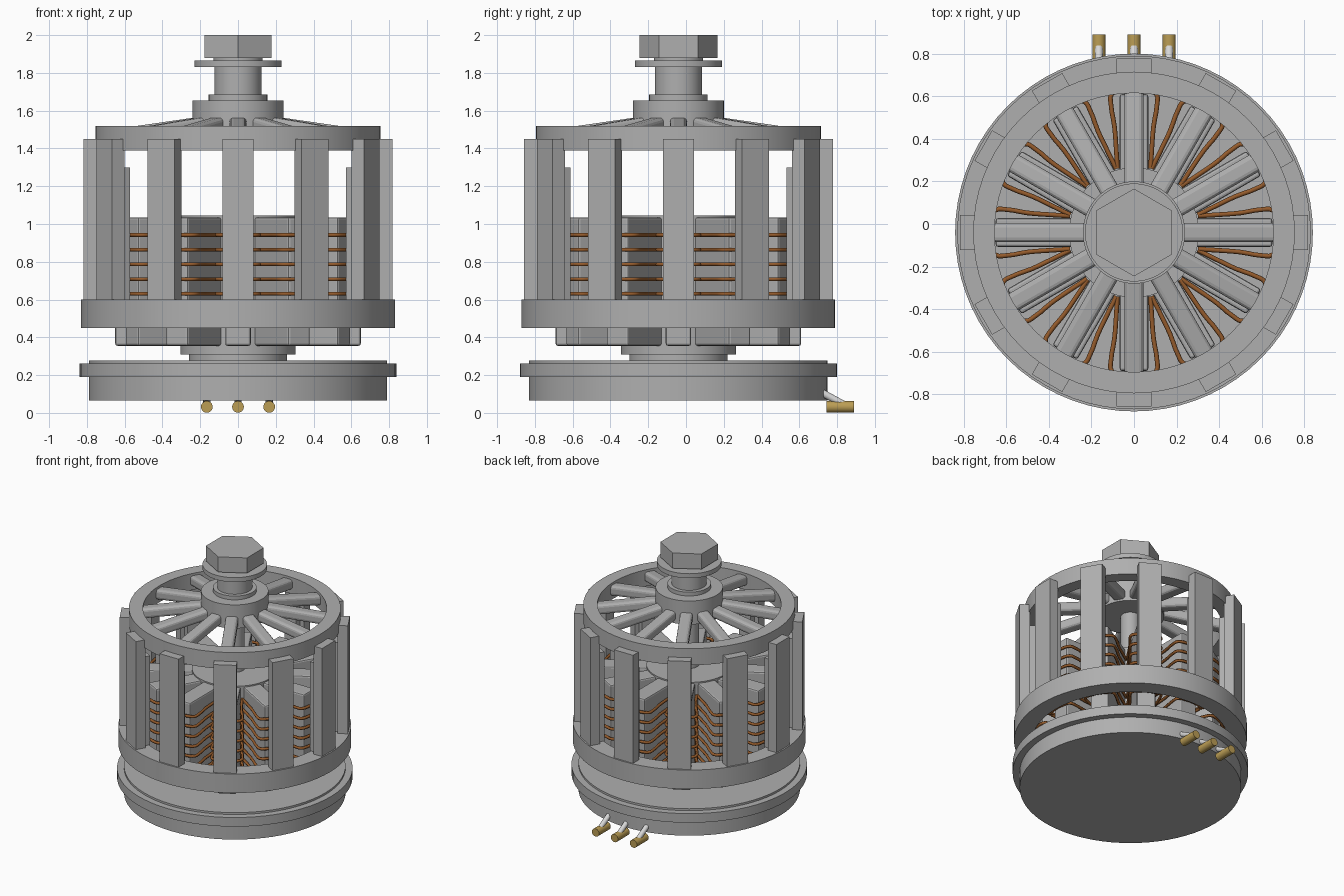
import bpy, bmesh, math
from mathutils import Matrix, Vector

cube = bpy.data.objects.get("Cube")
if cube:
    bpy.data.objects.remove(cube, do_unlink=True)

CY = -0.04          # y of the rotation axis
COUNT = 12          # teeth, spokes and bars


def material(name, rgb):
    m = bpy.data.materials.new(name)
    m.use_nodes = True
    m.diffuse_color = (*rgb, 1)
    m.node_tree.nodes["Principled BSDF"].inputs["Base Color"].default_value = (*rgb, 1)
    return m


GREY = material("grey metal", (0.43, 0.43, 0.43))
COPPER = material("copper", (0.30, 0.105, 0.025))
GOLD = material("gold", (0.50, 0.34, 0.09))
SILVER = material("silver sleeve", (0.68, 0.68, 0.68))


def add(name, data, mat, matrix=None):
    if not data.materials:
        data.materials.append(mat)
    ob = bpy.data.objects.new(name, data)
    bpy.context.collection.objects.link(ob)
    ob.matrix_world = matrix or Matrix.Translation((0, CY, 0))
    return ob


def smooth(ob):
    bpy.ops.object.select_all(action='DESELECT')
    ob.select_set(True)
    bpy.context.view_layer.objects.active = ob
    bpy.ops.object.shade_smooth_by_angle(angle=math.radians(35))


def lathe(name, profile, closed=False, segs=72):
    """Revolve (radius, z) points about the axis."""
    bm = bmesh.new()
    vs = [bm.verts.new((r, 0, z)) for r, z in profile]
    es = [bm.edges.new(p) for p in zip(vs, vs[1:])]
    if closed:
        es.append(bm.edges.new((vs[-1], vs[0])))
    bmesh.ops.spin(bm, geom=vs + es, cent=(0, 0, 0), axis=(0, 0, 1),
                   angle=math.tau, steps=segs, use_duplicate=False)
    bmesh.ops.remove_doubles(bm, verts=bm.verts, dist=1e-5)
    bmesh.ops.recalc_face_normals(bm, faces=bm.faces)
    me = bpy.data.meshes.new(name)
    bm.to_mesh(me)
    bm.free()
    ob = add(name, me, GREY)
    smooth(ob)
    return ob


def radial_box(name, r0, r1, width, z0, z1, bevel=0.0, segs=1, drop=0.0):
    """Box lying along +x; its outer end can be lowered by drop."""
    bm = bmesh.new()
    bmesh.ops.create_cube(bm, size=1)
    for v in bm.verts:
        outer = v.co.x > 0
        v.co = Vector((r1 if outer else r0, v.co.y * width,
                       (z1 if v.co.z > 0 else z0) - (drop if outer else 0)))
    if bevel:
        bmesh.ops.bevel(bm, geom=bm.edges[:], offset=bevel, segments=segs,
                        profile=0.5, affect='EDGES')
    me = bpy.data.meshes.new(name)
    bm.to_mesh(me)
    bm.free()
    return me


def around(name, data, mat):
    """Place shared data evenly about the axis."""
    for i in range(COUNT):
        m = Matrix.Translation((0, CY, 0)) @ Matrix.Rotation(i * math.tau / COUNT, 4, 'Z')
        add(f"{name}_{i + 1}", data, mat, m)


def rod(name, a, b, radius, mat):
    a, b = Vector(a), Vector(b)
    bm = bmesh.new()
    bmesh.ops.create_cone(bm, cap_ends=True, segments=24, radius1=radius,
                          radius2=radius, depth=(b - a).length)
    me = bpy.data.meshes.new(name)
    bm.to_mesh(me)
    bm.free()
    rot = (b - a).to_track_quat('Z', 'Y').to_matrix().to_4x4()
    smooth(add(name, me, mat, Matrix.Translation((a + b) / 2) @ rot))


# Base and stator core
lathe("base", [(0, 0.065), (0.79, 0.065), (0.79, 0.19), (0.84, 0.19), (0.84, 0.262),
               (0.79, 0.262), (0.79, 0.277), (0, 0.277)])
lathe("stator_core", [(0, 0.27), (0.26, 0.27), (0.26, 0.31), (0.305, 0.31),
                      (0.305, 1.045), (0, 1.045)])
lathe("axle", [(0, 1.04), (0.07, 1.04), (0.07, 1.5), (0, 1.5)])

# Rotor rings
lathe("lower_ring", [(0.70, 0.45), (0.83, 0.45), (0.83, 0.60), (0.70, 0.60)], True)
lathe("upper_ring", [(0.655, 1.39), (0.755, 1.39), (0.755, 1.52), (0.655, 1.52)], True)

# Hub, shaft and washer
lathe("hub", [(0, 1.47), (0.24, 1.47), (0.24, 1.655), (0.155, 1.655), (0.155, 1.685),
              (0.125, 1.685), (0.125, 1.83), (0, 1.83)])
lathe("washer", [(0, 1.83), (0.23, 1.83), (0.23, 1.865), (0.13, 1.865), (0.13, 1.885), (0, 1.885)])

# Hexagonal bolt head, corners on the y axis
bm = bmesh.new()
bmesh.ops.create_cone(bm, cap_ends=True, segments=6, radius1=0.206, radius2=0.206, depth=0.12)
corner = max(bm.verts, key=lambda v: v.co.y).co
if abs(corner.x) > 0.01:
    bmesh.ops.rotate(bm, verts=bm.verts, matrix=Matrix.Rotation(math.pi / 6, 3, 'Z'))
head = bpy.data.meshes.new("bolt_head")
bm.to_mesh(head)
bm.free()
add("bolt_head", head, GREY, Matrix.Translation((0, CY, 1.94)))

# Repeated rotor and stator parts
around("tooth", radial_box("tooth", 0.27, 0.65, 0.135, 0.355, 1.035, 0.012, 2), GREY)
around("spoke", radial_box("spoke", 0.20, 0.68, 0.09, 1.49, 1.568, 0.022, 3, 0.07), GREY)
around("bar", radial_box("bar", 0.742, 0.817, 0.165, 0.47, 1.45), GREY)
around("magnet", radial_box("magnet", 0.69, 0.75, 0.10, 0.47, 1.30), GREY)

# Copper turns about each tooth
side = [(0.30, 0.078), (0.40, 0.084), (0.50, 0.092), (0.60, 0.108), (0.65, 0.105), (0.672, 0.06)]
path = side + [(r, -w) for r, w in reversed(side)]
coil = bpy.data.curves.new("coil", 'CURVE')
coil.dimensions = '3D'
coil.bevel_depth = 0.011
coil.bevel_resolution = 1
coil.resolution_u = 3
coil.use_fill_caps = True
for turn in range(7):
    sp = coil.splines.new('BEZIER')
    sp.bezier_points.add(len(path) - 1)
    for p, (r, w) in zip(sp.bezier_points, path):
        p.co = (r, w, 0.474 + turn * 0.078)
        p.handle_left_type = p.handle_right_type = 'AUTO'
around("coil", coil, COPPER)

# Three plugs on short leads at the back
for label, x in (("right", -0.165), ("middle", 0), ("left", 0.165)):
    rod(f"plug_{label}", (x, 0.745, 0.032), (x, 0.89, 0.032), 0.031, GOLD)
    rod(f"lead_{label}", (x, 0.70, 0.118), (x, 0.83, 0.047), 0.019, SILVER)
